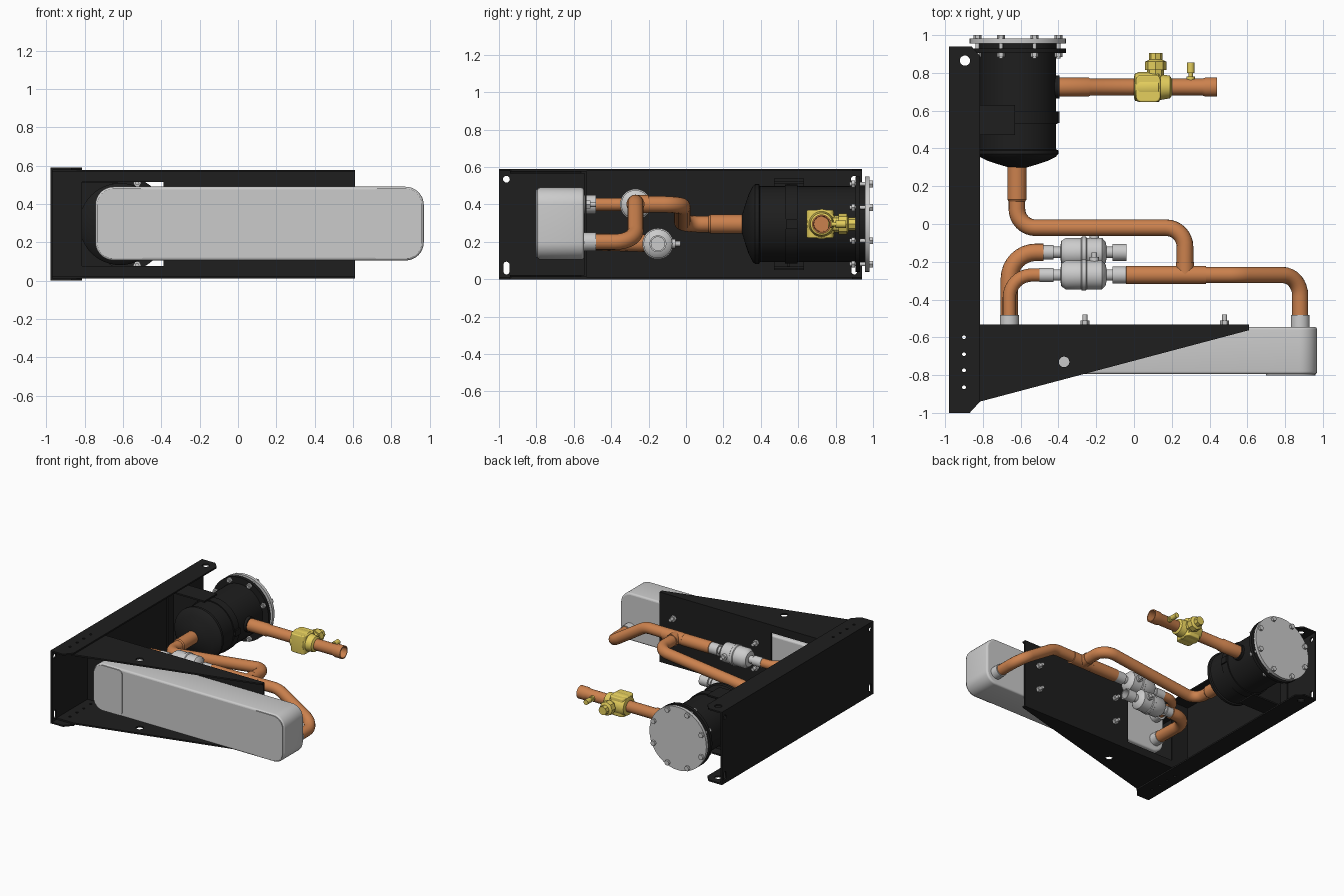
import bpy, bmesh
from math import cos, sin, pi, tan
from mathutils import Vector, Matrix

if "Cube" in bpy.data.objects:
    bpy.data.objects.remove(bpy.data.objects["Cube"])


def material(name, rgb):
    m = bpy.data.materials.new(name)
    m.diffuse_color = (*rgb, 1)
    m.use_nodes = True
    m.node_tree.nodes["Principled BSDF"].inputs["Base Color"].default_value = m.diffuse_color
    return m


BLACK = material("black_paint", (0.013, 0.013, 0.013))
COPPER = material("copper", (0.6, 0.22, 0.075))
BRASS = material("brass", (0.78, 0.62, 0.11))


def finish(ob, mat, smooth=True):
    bpy.ops.object.select_all(action='DESELECT')
    ob.select_set(True)
    bpy.context.view_layer.objects.active = ob
    if ob.type == 'CURVE':
        bpy.ops.object.convert(target='MESH')
        ob = bpy.context.view_layer.objects.active
    if mat:
        ob.data.materials.clear()
        ob.data.materials.append(mat)
    if smooth:
        bpy.ops.object.shade_smooth_by_angle(angle=0.6)
    return ob


def fillet(pts, radii, closed=False, n=8):
    """Round the corners of a polyline with tangent arcs."""
    pts = [Vector(p).to_3d() for p in pts]
    if not isinstance(radii, (list, tuple)):
        radii = [radii] * len(pts)
    out = []
    for i, p in enumerate(pts):
        if not closed and i in (0, len(pts) - 1):
            out.append(p)
            continue
        a = (pts[i - 1] - p).normalized()
        b = (pts[(i + 1) % len(pts)] - p).normalized()
        half = a.angle(b) / 2
        r = radii[i]
        c = p + (a + b).normalized() * r / sin(half)
        u = p + a * r / tan(half) - c
        v = p + b * r / tan(half) - c
        ang = u.angle(v)
        for k in range(n + 1):
            t = k / n
            out.append(c + (u * sin((1 - t) * ang) + v * sin(t * ang)) / sin(ang))
    return out


def curve(name, dims, splines, cyclic):
    cu = bpy.data.curves.new(name, 'CURVE')
    cu.dimensions = dims
    for pts in splines:
        s = cu.splines.new('POLY')
        s.points.add(len(pts) - 1)
        for q, p in zip(s.points, pts):
            q.co = (*Vector(p).to_3d(), 1)
        s.use_cyclic_u = cyclic
    ob = bpy.data.objects.new(name, cu)
    bpy.context.collection.objects.link(ob)
    return ob


def pipe(name, pts, r, bends, mat=COPPER):
    ob = curve(name, '3D', [fillet(pts, bends)], False)
    ob.data.bevel_depth = r
    ob.data.bevel_resolution = 6
    ob.data.use_fill_caps = True
    return finish(ob, mat)


AXES = {'x': ((0, 0, 1), (1, 0, 0), (0, 1, 0)), 'y': ((1, 0, 0), (0, 0, -1), (0, 1, 0)),
        'z': ((1, 0, 0), (0, 1, 0), (0, 0, 1))}


def plate(name, outline, axis, lo, hi, holes=(), mat=BLACK, bevel=0):
    """Flat outline with holes, extruded from lo to hi along an axis."""
    ob = curve(name, '2D', [outline, *holes], True)
    ob.data.fill_mode = 'BOTH'
    ob.data.extrude = (hi - lo) / 2 - bevel
    ob.data.bevel_depth = bevel
    ob.data.offset = -bevel
    ob.data.bevel_resolution = 3
    ob = finish(ob, mat)
    m = Matrix(AXES[axis]).to_4x4()
    m['xyz'.index(axis)][3] = (lo + hi) / 2
    ob.data.transform(m)
    return ob


def rect(x0, y0, x1, y1):
    return [(x0, y0), (x1, y0), (x1, y1), (x0, y1)]


def hole(x, y, r, stretch=0):
    return [(x + r * cos(k * pi / 10), y + r * sin(k * pi / 10) + (stretch if k < 10 else -stretch))
            for k in range(20)]


def lathe(name, origin, axis, profile, mat=None, sides=32):
    """Revolve (distance, radius) pairs about an axis through origin."""
    bm = bmesh.new()
    rings = [[bm.verts.new((r * cos(2 * pi * k / sides), r * sin(2 * pi * k / sides), t))
              for k in range(sides)] for t, r in profile]
    for a, b in zip(rings, rings[1:]):
        for k in range(sides):
            j = (k + 1) % sides
            bm.faces.new((a[k], a[j], b[j], b[k]))
    bm.faces.new(rings[0])
    bm.faces.new(rings[-1])
    bmesh.ops.recalc_face_normals(bm, faces=bm.faces)
    rot = Vector((0, 0, 1)).rotation_difference(Vector(axis)).to_matrix().to_4x4()
    bm.transform(Matrix.Translation(origin) @ rot)
    me = bpy.data.meshes.new(name)
    bm.to_mesh(me)
    bm.free()
    ob = bpy.data.objects.new(name, me)
    bpy.context.collection.objects.link(ob)
    return finish(ob, mat)


X, Y, NY, Z = (1, 0, 0), (0, 1, 0), (0, -1, 0), (0, 0, 1)

# Long wall channel: web plus upper and lower flanges
plate("channel_web", rect(-1, 0, 0.94, 0.59), 'x', -0.98, -0.968,
      [hole(-0.96, 0.535, 0.018), hole(-0.96, 0.06, 0.016, 0.018),
       hole(0.9, 0.535, 0.018), hole(0.9, 0.06, 0.016, 0.018)])
flange = [(-0.98, -1), (-0.87, -1), (-0.815, -0.94), (-0.815, 0.89), (-0.86, 0.94), (-0.98, 0.94)]
small = [hole(-0.9, y, 0.01) for y in (-0.6, -0.69, -0.775, -0.865)]
arm = [(-0.968, -0.532), (0.61, -0.532), (0.61, -0.562), (-0.815, -0.94), (-0.968, -0.94)]
for side, z, za in (("lower", 0, 0.012), ("upper", 0.578, 0.566)):
    plate(side + "_channel_flange", flange, 'z', z, z + 0.012, [hole(-0.895, 0.865, 0.027)] + small)
    plate(side + "_arm_flange", arm, 'z', za, za + 0.012, [hole(-0.37, -0.73, 0.028)] + small)

# Cross plate of the arm with an access window, and its mounting studs
plate("arm_plate", rect(-0.968, 0.012, 0.61, 0.578), 'y', -0.544, -0.532,
      [rect(-0.815, 0.075, -0.39, 0.515)])
for x in (-0.26, 0.48):
    for z in (0.2, 0.4):
        lathe("stud", (x, -0.535, z), Y, [(0, 0.013), (0.055, 0.013)], sides=12)
        lathe("stud_nut", (x, -0.533, z), Y, [(0, 0.024), (0.022, 0.024)], sides=6)

# Plate heat exchanger with raised end pads and four ports
plate("heat_exchanger", fillet(rect(-0.745, 0.105, 0.97, 0.49), 0.095, True), 'y', -0.795, -0.545,
      mat=None, bevel=0.015)
for x0, x1 in ((-0.735, -0.48), (0.7, 0.96)):
    plate("end_pad", fillet(rect(x0, 0.115, x1, 0.48), [0.03, 0.085, 0.085, 0.03] if x0 > 0 else
                            [0.085, 0.03, 0.03, 0.085], True), 'y', -0.801, -0.79, mat=None)
for x in (-0.66, 0.88):
    for z in (0.2, 0.4):
        if x > 0 and z > 0.3:
            continue
        lathe("port", (x, -0.55, z), Y, [(0, 0.05), (0.068, 0.05), (0.068, 0.04)])

# Filter vessel: domed shell, band, flange, cover and bolts
C = (-0.615, 0, 0.295)
lathe("vessel_shell", C, Y, [(0.3, 0.05), (0.315, 0.1), (0.335, 0.16), (0.355, 0.2), (0.37, 0.214),
                             (0.39, 0.214), (0.395, 0.203), (0.53, 0.203), (0.53, 0.211), (0.595, 0.211),
                             (0.595, 0.203), (0.905, 0.203), (0.905, 0.255), (0.93, 0.255),
                             (0.93, 0.205), (0.956, 0.205)], BLACK, 48)
lathe("vessel_cover", C, Y, [(0.956, 0.255), (0.982, 0.255)], sides=48)
for k in range(8):
    a = (k + 0.5) * pi / 4
    p = (C[0] + 0.232 * cos(a), 0, C[2] + 0.232 * sin(a))
    lathe("flange_bolt", p, Y, [(0.875, 0.011), (0.985, 0.011)], sides=12)
    for y in (0.884, 0.98):
        lathe("bolt_head", p, Y, [(y, 0.021), (y + 0.02, 0.021)], sides=6)
lathe("outlet_boss", (-0.45, 0.725, 0.295), X, [(0, 0.06), (0.055, 0.06)], BLACK)
plate("band_clamp", rect(0.535, 0.27, 0.595, 0.32), 'x', -0.42, -0.395)

# Saddle bracket holding the vessel to the channel
plate("saddle_back", rect(0.47, 0.05, 0.63, 0.54), 'x', -0.968, -0.956)
for z in (0.055, 0.51):
    plate("saddle_arm", rect(-0.968, 0.47, -0.63, 0.63), 'z', z, z + 0.012)
plate("saddle_cradle", [(-0.968, 0.06), (-0.63, 0.06), (-0.72, 0.12), (-0.81, 0.23), (-0.81, 0.36),
                        (-0.72, 0.47), (-0.63, 0.52), (-0.968, 0.52)], 'y', 0.54, 0.555)

# Copper pipework
pipe("vessel_pipe", [(-0.62, 0.31, 0.295), (-0.62, -0.02, 0.295), (0.27, -0.02, 0.4),
                     (0.27, -0.27, 0.4)], 0.044, 0.1)
lathe("vessel_pipe_socket", (-0.62, 0.12, 0.295), Y, [(0, 0.044), (0.01, 0.051), (0.2, 0.051)], COPPER)
pipe("exchanger_pipe", [(-0.06, -0.27, 0.4), (0.55, -0.27, 0.41), (0.88, -0.27, 0.2),
                        (0.88, -0.5, 0.2)], 0.043, [0, 0.15, 0.11, 0])
lathe("tee_sleeve", (0.2, -0.27, 0.402), X, [(0, 0.048), (0.18, 0.048)], COPPER)
lathe("tee_branch", (0.27, -0.27, 0.402), Y, [(0, 0.048), (0.07, 0.048)], COPPER)
lathe("valve_sleeve", (-0.05, -0.27, 0.4), X, [(0, 0.035), (0.01, 0.048), (0.25, 0.048)], COPPER)
pipe("upper_left_pipe", [(-0.66, -0.5, 0.4), (-0.66, -0.27, 0.4), (-0.48, -0.27, 0.4)], 0.035, 0.12)
pipe("lower_left_pipe", [(-0.66, -0.5, 0.2), (-0.66, -0.15, 0.19), (-0.48, -0.15, 0.19)], 0.046, 0.14)

# Two inline grey valves with side stems
for y, z, end in ((-0.27, 0.4, 0.46), (-0.15, 0.19, 0.46)):
    lathe("inline_valve", (-0.5, y, z), X,
          [(0, 0.038), (0.075, 0.038), (0.075, 0.03), (0.11, 0.03), (0.115, 0.06), (0.14, 0.077),
           (0.22, 0.077), (0.225, 0.083), (0.245, 0.083), (0.25, 0.077), (0.33, 0.077), (0.35, 0.055),
           (0.355, 0.03), (0.385, 0.03), (0.385, 0.045), (end, 0.045), (end, 0.036), (end - 0.05, 0.036)])
    lathe("valve_stem", (-0.21, y + 0.06, z), Y, [(0, 0.025), (0.035, 0.025), (0.035, 0.014),
                                                  (0.06, 0.014)], sides=16)

# Outlet pipe with open flared end
O = (0, 0.725, 0.295)
lathe("outlet_pipe", O, X, [(-0.42, 0.05), (-0.24, 0.05), (-0.23, 0.044), (0.36, 0.044), (0.38, 0.051),
                            (0.44, 0.051), (0.44, 0.043), (0.25, 0.04)], COPPER)

# Brass ball valve, stem cap and service port
lathe("ball_valve", O, X, [(0, 0.055), (0.005, 0.072), (0.03, 0.08), (0.13, 0.08), (0.14, 0.068),
                           (0.19, 0.06), (0.2, 0.045)], BRASS)
plate("ball_valve_body", fillet(rect(0.01, 0.645, 0.14, 0.79), 0.03, True), 'z', 0.22, 0.37,
      mat=BRASS, bevel=0.008)
lathe("ball_valve_stem", (0.115, 0, 0.295), Y, [(0.78, 0.045), (0.815, 0.045), (0.815, 0.056),
                                                (0.86, 0.056), (0.87, 0.035), (0.905, 0.035)], BRASS, 8)
lathe("service_port", (0.3, 0, 0.295), Y, [(0.76, 0.022), (0.78, 0.022), (0.78, 0.012), (0.8, 0.012),
                                           (0.8, 0.02), (0.855, 0.02)], BRASS, 16)
